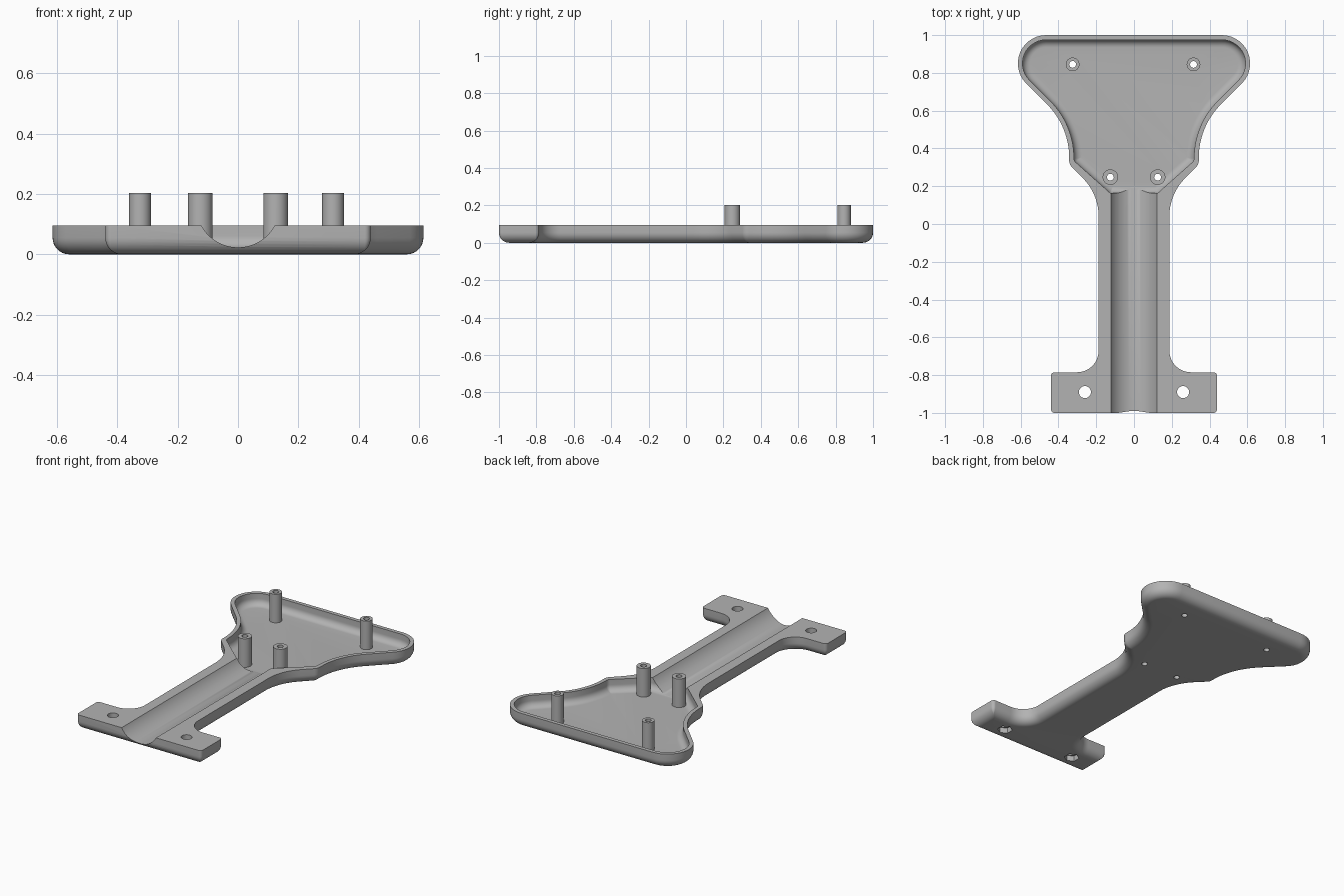
import bpy, bmesh, math
from mathutils import Vector, Matrix

cube = bpy.data.objects.get("Cube")
if cube:
    bpy.data.objects.remove(cube, do_unlink=True)

grey = bpy.data.materials.new("plain_grey")
grey.use_nodes = True
colour = (0.45, 0.45, 0.45, 1)
grey.diffuse_color = colour
grey.node_tree.nodes["Principled BSDF"].inputs["Base Color"].default_value = colour

HEIGHT = 0.095
FLOOR = 0.021


def mirrored(half):
    """Close a right-hand half outline (x, y, corner radius) across x = 0."""
    return half + [(-x, y, r) for x, y, r in reversed(half)]


def rounded(corners, inset, steps=14):
    """Anticlockwise outline with rounded corners, moved inwards by inset."""
    points = []
    count = len(corners)
    for i, (x, y, r) in enumerate(corners):
        p = Vector((x, y))
        d1 = (p - Vector(corners[i - 1][:2])).normalized()
        d2 = (Vector(corners[(i + 1) % count][:2]) - p).normalized()
        n1, n2 = Vector((-d1.y, d1.x)), Vector((-d2.y, d2.x))
        turn = math.atan2(d1.x * d2.y - d1.y * d2.x, d1.dot(d2))
        side = math.copysign(1, turn)
        r = max(r - side * inset, 0.003)
        p = p + (n1 + n2) * inset / (1 + n1.dot(n2))
        centre = p - d1 * r * math.tan(abs(turn) / 2) + n1 * r * side
        for s in range(steps + 1):
            spoke = Matrix.Rotation(turn * s / steps, 2) @ (n1 * -r * side)
            points.append(centre + spoke)
    return points


def finish(name, bm):
    bmesh.ops.recalc_face_normals(bm, faces=bm.faces)
    mesh = bpy.data.meshes.new(name)
    bm.to_mesh(mesh)
    bm.free()
    mesh.materials.append(grey)
    obj = bpy.data.objects.new(name, mesh)
    bpy.context.collection.objects.link(obj)
    return obj


def bowl(name, corners, bottom, top, radius, steps=8):
    """Solid with vertical walls and a rounded bottom edge."""
    bm = bmesh.new()
    layers = [(0, top)]
    for s in range(steps + 1):
        a = math.pi / 2 * s / steps
        layers.append((radius * (1 - math.cos(a)), bottom + radius * (1 - math.sin(a))))
    rings = [[bm.verts.new((p.x, p.y, z)) for p in rounded(corners, inset)]
             for inset, z in layers]
    for upper, lower in zip(rings, rings[1:]):
        for i in range(len(upper)):
            bm.faces.new((upper[i - 1], upper[i], lower[i], lower[i - 1]))
    bm.faces.new(rings[0])
    bm.faces.new(rings[-1])
    return finish(name, bm)


def rod(name, x, y, radius, bottom, top, sides=40):
    bm = bmesh.new()
    bmesh.ops.create_cone(bm, cap_ends=True, segments=sides, radius1=radius,
                          radius2=radius, depth=top - bottom,
                          matrix=Matrix.Translation((x, y, (top + bottom) / 2)))
    return finish(name, bm)


def combine(target, tool, operation):
    """Apply a boolean and remove the helper."""
    tool.hide_render = True
    mod = target.modifiers.new("cut", "BOOLEAN")
    mod.operation, mod.object, mod.solver = operation, tool, "EXACT"
    bpy.context.view_layer.objects.active = target
    bpy.ops.object.modifier_apply(modifier=mod.name)
    bpy.data.objects.remove(tool, do_unlink=True)


# Body: foot tabs, neck and tray in one rounded outline
body = bowl("bracket_body", mirrored([
    (0.44, -1, 0.02), (0.44, -0.785, 0.02), (0.187, -0.785, 0.115),
    (0.187, 0.159, 0.29), (0.343, 0.315, 0.05), (0.343, 0.516, 0.4),
    (0.827, 1, 0.15)]), 0, HEIGHT, 0.055)

# Tray pocket with a filleted floor
pocket = bowl("pocket_cutter", mirrored([
    (0.125, 0.163, 0.02), (0.318, 0.335, 0.03), (0.318, 0.526, 0.425),
    (0.767, 0.975, 0.125)]), FLOOR, 0.15, 0.04)
combine(body, pocket, "DIFFERENCE")

# Round channel along the neck
channel = rod("channel_cutter", 0, 0, 0.138, -0.22, 1.1, 96)
channel.data.transform(Matrix.Translation((0, 0, 0.161)) @ Matrix.Rotation(math.pi / 2, 4, "X"))
combine(body, channel, "DIFFERENCE")

# Hollow standoff posts, open through the floor
for x, y, radius in ((-0.125, 0.248, 0.041), (0.125, 0.248, 0.041),
                     (-0.325, 0.845, 0.036), (0.315, 0.845, 0.036)):
    combine(body, rod("post", x, y, radius, FLOOR - 0.01, 0.203), "UNION")
    combine(body, rod("post_hole", x, y, 0.018, -0.1, 0.3, 24), "DIFFERENCE")

# Tab bolt holes with hexagonal recesses underneath
for x in (-0.26, 0.26):
    combine(body, rod("bolt_hole", x, -0.89, 0.032, -0.1, 0.3), "DIFFERENCE")
    combine(body, rod("nut_recess", x, -0.89, 0.045, -0.1, 0.035, 6), "DIFFERENCE")

bpy.ops.object.select_all(action="DESELECT")
body.select_set(True)
bpy.context.view_layer.objects.active = body
bpy.ops.object.shade_smooth_by_angle(angle=math.radians(30))
